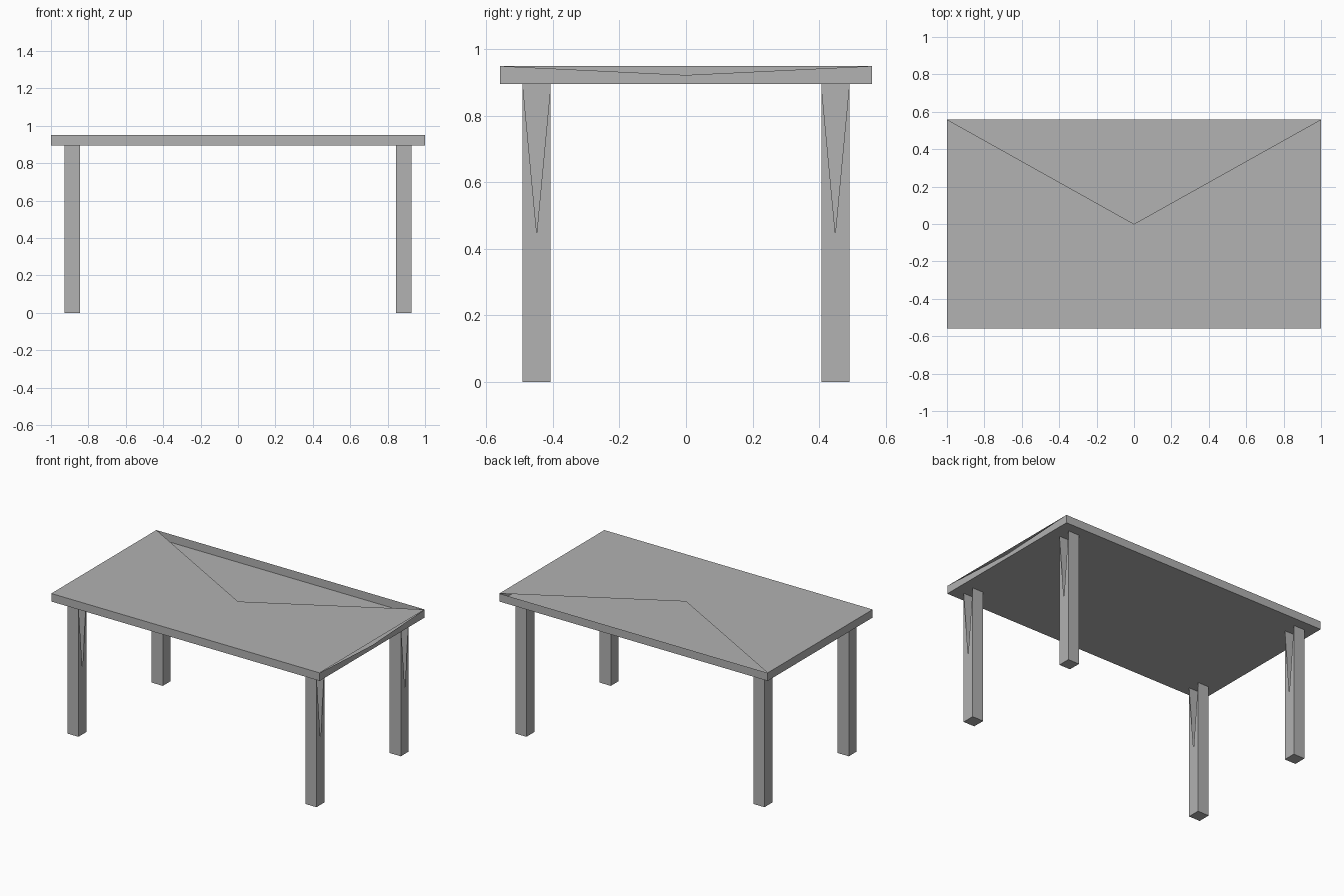
import bpy, bmesh
from mathutils import Vector

if "Cube" in bpy.data.objects:
    bpy.data.objects.remove(bpy.data.objects["Cube"])

grey = bpy.data.materials.new("plain_grey")
grey.diffuse_color = (0.445, 0.445, 0.445, 1)
grey.use_nodes = True
grey.node_tree.nodes["Principled BSDF"].inputs["Base Color"].default_value = grey.diffuse_color


def notched_box(name, centre, size):
    """Box shell with a triangular opening in its top (+y edge) and right side (top edge)."""
    bm = bmesh.new()
    bmesh.ops.create_cube(bm, size=1)
    openings = ((Vector((0, 0, 1)), Vector((0, 1, 0))),
                (Vector((1, 0, 0)), Vector((0, 0, 1))))
    for normal, edge_dir in openings:
        bm.normal_update()
        face = next(f for f in bm.faces if f.normal.dot(normal) > 0.9)
        fan = bmesh.ops.poke(bm, faces=[face])["faces"]
        # remove the fan triangle that touches the chosen edge
        gap = max(fan, key=lambda f: f.calc_center_median().dot(edge_dir))
        bmesh.ops.delete(bm, geom=[gap], context="FACES_ONLY")
    bmesh.ops.scale(bm, vec=size, verts=bm.verts)
    mesh = bpy.data.meshes.new(name)
    bm.to_mesh(mesh)
    bm.free()
    mesh.materials.append(grey)
    obj = bpy.data.objects.new(name, mesh)
    obj.location = centre
    bpy.context.collection.objects.link(obj)


LEG_TOP, TABLE_TOP = 0.896, 0.95

# table top slab
notched_box("table_top", (0, 0, (LEG_TOP + TABLE_TOP) / 2),
            (2.0, 1.118, TABLE_TOP - LEG_TOP))

# four square legs
for side, sx in (("left", -1), ("right", 1)):
    for end, sy in (("front", -1), ("back", 1)):
        notched_box(f"{end}_{side}_leg", (sx * 0.887, sy * 0.449, LEG_TOP / 2),
                    (0.083, 0.084, LEG_TOP))
